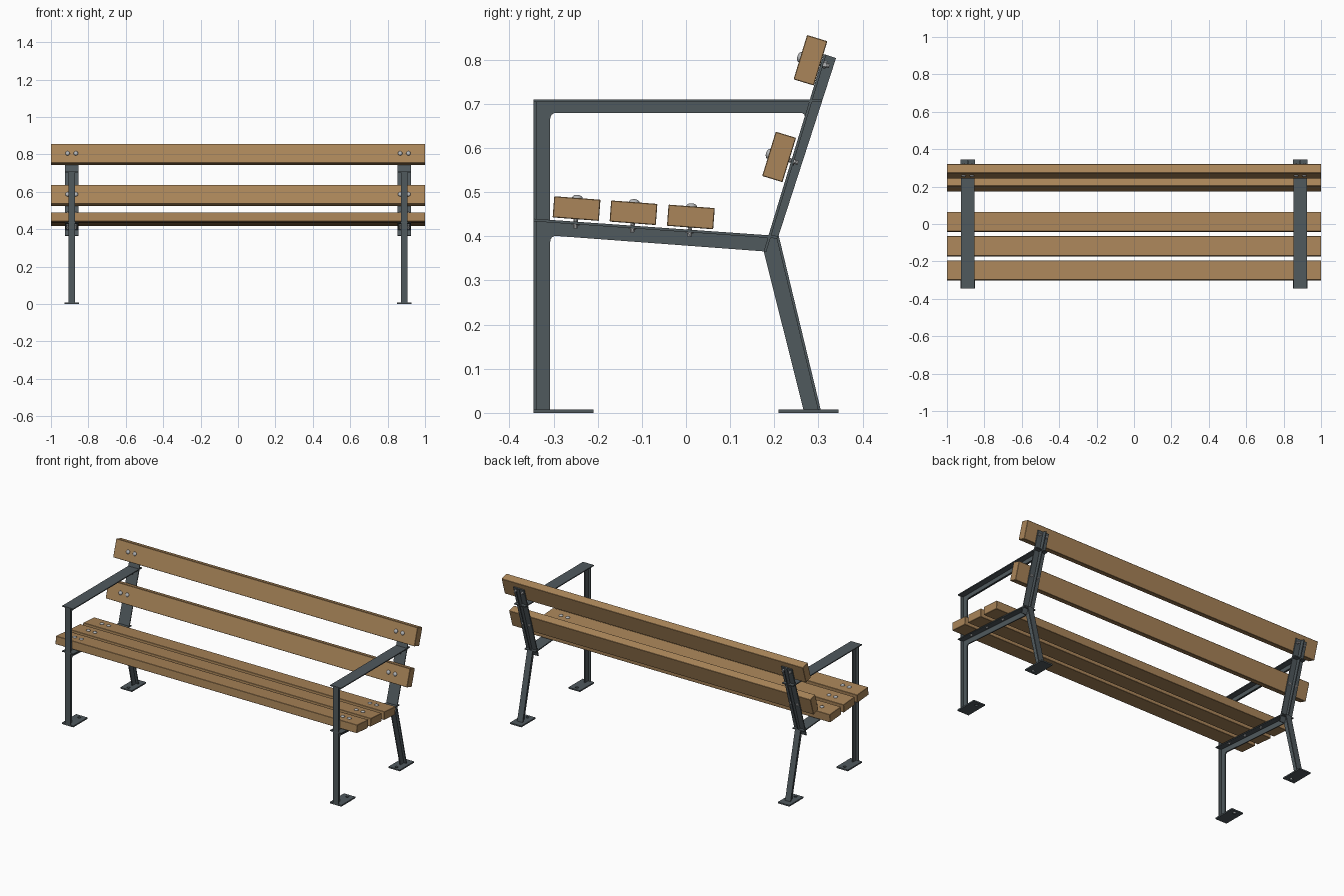
import bpy, bmesh, math
from mathutils import Vector, Matrix

cube = bpy.data.objects.get("Cube")
if cube:
    bpy.data.objects.remove(cube, do_unlink=True)


def material(name, color, metallic=0.0):
    m = bpy.data.materials.new(name)
    m.use_nodes = True
    m.diffuse_color = (*color, 1)
    bsdf = m.node_tree.nodes["Principled BSDF"]
    bsdf.inputs["Base Color"].default_value = (*color, 1)
    bsdf.inputs["Roughness"].default_value = 0.6
    return m


WOOD = material("wood brown", (0.40, 0.235, 0.10))
STEEL = material("painted steel grey", (0.08, 0.10, 0.11))
BOLT = material("bolt silver", (0.45, 0.46, 0.47))

FRAME_X = 0.889     # centre of each side frame
WIDE, NARROW = 0.072, 0.036
SHEET = 0.006       # flange and web thickness
FOOT = 0.008


def finish(name, bm, mat):
    bmesh.ops.recalc_face_normals(bm, faces=bm.faces)
    mesh = bpy.data.meshes.new(name)
    bm.to_mesh(mesh)
    bm.free()
    mesh.materials.append(mat)
    obj = bpy.data.objects.new(name, mesh)
    bpy.context.collection.objects.link(obj)
    return obj


def prism(name, points, x, width, mat=STEEL):
    """Extrude a (y, z) outline sideways, centred on x."""
    bm = bmesh.new()
    face = bm.faces.new([bm.verts.new((x - width / 2, y, z)) for y, z in points])
    new = bmesh.ops.extrude_face_region(bm, geom=[face])["geom"]
    bmesh.ops.translate(bm, vec=(width, 0, 0),
                        verts=[v for v in new if isinstance(v, bmesh.types.BMVert)])
    return finish(name, bm, mat)


def flange(name, start, end, x, width):
    """Flat strip whose thickness lies to the right of start -> end."""
    a, b = Vector(start), Vector(end)
    d = (b - a).normalized()
    n = Vector((d.y, -d.x)) * SHEET
    return prism(name, [a, b, b + n, a + n], x, width)


def fillet(name, corner, a, b, x, r=0.016):
    """Concave rounded filler between two web directions."""
    c, a, b = Vector(corner), Vector(a).normalized(), Vector(b).normalized()
    arc = [c + r * ((1 - t) ** 2 * a + t ** 2 * b) for t in (0, 0.25, 0.5, 0.75, 1)]
    return prism(name, [c] + arc, x, SHEET)


# Key joints of the side frame in (y, z)
FRONT, LEG_IN = -0.345, -0.308
ARM_TOP, ARM_LOW = 0.71, 0.68
KNEE_IN, KNEE_OUT = (0.176, 0.366), (0.21, 0.402)
POST_TOP, POST_BACK = (0.312, 0.813), (0.34, 0.804)
HEEL_IN, HEEL_OUT = (0.266, FOOT), (0.305, FOOT)

WEBS = {
    "front_leg": [(FRONT, FOOT), (FRONT, ARM_TOP), (LEG_IN, ARM_TOP), (LEG_IN, FOOT)],
    "armrest": [(LEG_IN, ARM_TOP), (0.282, ARM_TOP), (0.273, ARM_LOW), (LEG_IN, ARM_LOW)],
    "seat_rail": [(LEG_IN, 0.437), (0.19, 0.401), KNEE_IN, (LEG_IN, 0.402)],
    "back_post": [KNEE_IN, POST_TOP, POST_BACK, KNEE_OUT],
    "rear_leg": [KNEE_IN, KNEE_OUT, HEEL_OUT, HEEL_IN],
}
FLANGES = {
    "front_leg": ((FRONT, FOOT), (FRONT, ARM_TOP), NARROW),
    "armrest": ((FRONT, ARM_TOP), (0.308, ARM_TOP), WIDE),
    "seat_rail": ((FRONT, 0.44), (0.208, 0.401), WIDE),
    "back_post": (KNEE_IN, POST_TOP, WIDE),
    "rear_leg": (KNEE_OUT, HEEL_OUT, NARROW),
}
FILLETS = [
    ((LEG_IN, ARM_LOW), (1, 0), (0, -1)),
    ((0.273, ARM_LOW), (-1, 0), (-0.3, -1)),
    ((LEG_IN, 0.402), (1, -0.07), (0, -1)),
]


def foot_plate(name, x, y0, y1, hole_y):
    """Base plate with a drilled anchor hole."""
    plate = prism(name, [(y0, 0), (y1, 0), (y1, FOOT), (y0, FOOT)], x, 0.076)
    bm = bmesh.new()
    bmesh.ops.create_cone(bm, cap_ends=True, segments=16, radius1=0.009, radius2=0.009,
                          depth=0.05, matrix=Matrix.Translation((x, hole_y, 0)))
    cutter = finish(name + "_hole_cutter", bm, STEEL)
    cutter.hide_render = True
    cutter.hide_viewport = True
    cutter.display_type = 'WIRE'
    cut = plate.modifiers.new("anchor hole", 'BOOLEAN')
    cut.operation = 'DIFFERENCE'
    cut.object = cutter


# Side frames of T-section steel
for side, sx in (("left", 1), ("right", -1)):
    x = sx * FRAME_X
    for part, outline in WEBS.items():
        prism(f"{side}_{part}_web", outline, x, SHEET)
    for part, (start, end, width) in FLANGES.items():
        flange(f"{side}_{part}_flange", start, end, x, width)
    for i, (corner, a, b) in enumerate(FILLETS):
        fillet(f"{side}_weld_fillet_{i + 1}", corner, a, b, x)
    foot_plate(f"{side}_front_foot", x, FRONT, -0.21, -0.235)
    foot_plate(f"{side}_rear_foot", x, 0.21, 0.345, 0.232)

# Wooden slats: centre (y, z) and tilt of the outer face about x
SLAT_W, SLAT_T = 0.105, 0.048
SEAT_TILT, BACK_TILT = math.radians(-4.3), math.radians(73)
SLATS = {
    "seat_slat_front": (-0.248, 0.463, SEAT_TILT),
    "seat_slat_middle": (-0.119, 0.4535, SEAT_TILT),
    "seat_slat_rear": (0.011, 0.444, SEAT_TILT),
    "back_slat_lower": (0.211, 0.580, BACK_TILT),
    "back_slat_upper": (0.282, 0.799, BACK_TILT),
}

for name, (y, z, tilt) in SLATS.items():
    place = Matrix.Translation((0, y, z)) @ Matrix.Rotation(tilt, 4, 'X')
    bm = bmesh.new()
    bmesh.ops.create_cube(bm, size=1, matrix=Matrix.Diagonal((2, SLAT_W, SLAT_T, 1)))
    bmesh.ops.bevel(bm, geom=bm.edges[:], offset=0.0015, segments=1, affect='EDGES')
    bm.transform(place)
    finish(name, bm, WOOD)

    # Domed bolt heads outside, shanks and hex nuts under the flange
    bm = bmesh.new()
    for x in (s * FRAME_X + o for s in (-1, 1) for o in (-0.022, 0.022)):
        head = place @ Matrix.Translation((x, 0, SLAT_T / 2))
        dome = bmesh.ops.create_uvsphere(
            bm, u_segments=16, v_segments=8, radius=1,
            matrix=head @ Matrix.Diagonal((0.012, 0.012, 0.007, 1)))
        for f in {f for v in dome["verts"] for f in v.link_faces}:
            f.smooth = True
        for segments, radius, depth, drop in ((6, 0.009, 0.007, 0.010), (10, 0.005, 0.022, 0.010)):
            bmesh.ops.create_cone(
                bm, cap_ends=True, segments=segments, radius1=radius, radius2=radius, depth=depth,
                matrix=place @ Matrix.Translation((x, 0, -SLAT_T / 2 - drop)))
    finish(name + "_bolts", bm, BOLT)
